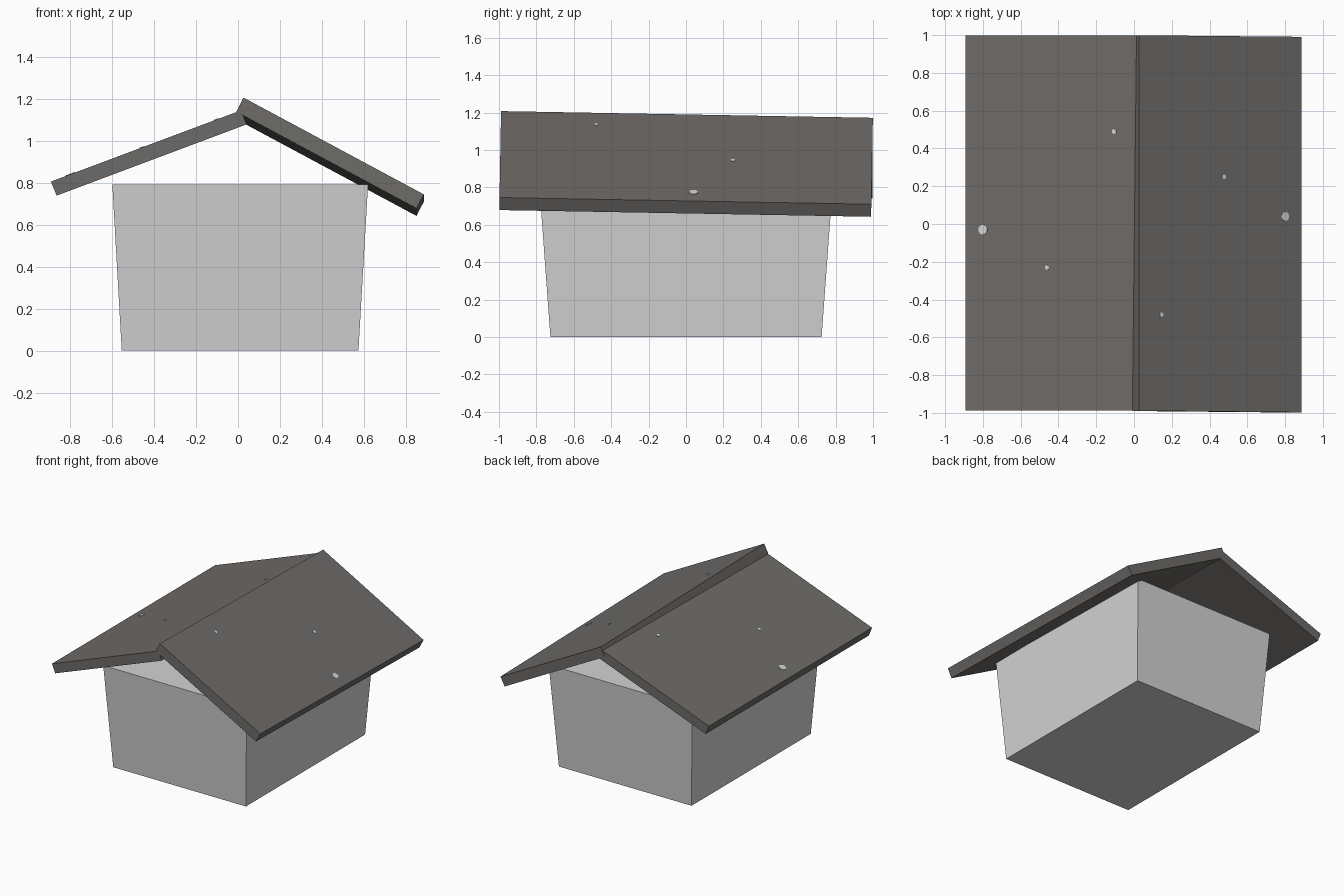
import bpy, bmesh, math
from mathutils import Vector, Matrix

if "Cube" in bpy.data.objects:
    bpy.data.objects.remove(bpy.data.objects["Cube"])


def material(name, rgb):
    m = bpy.data.materials.new(name)
    m.diffuse_color = (*rgb, 1)
    m.use_nodes = True
    m.node_tree.nodes["Principled BSDF"].inputs["Base Color"].default_value = m.diffuse_color
    return m


WALL = material("pale grey", (0.65, 0.65, 0.65))
ROOF = material("dark warm grey", (0.155, 0.147, 0.138))


def finish(name, bm, mat):
    bmesh.ops.recalc_face_normals(bm, faces=bm.faces)
    me = bpy.data.meshes.new(name)
    bm.to_mesh(me)
    bm.free()
    ob = bpy.data.objects.new(name, me)
    ob.data.materials.append(mat)
    bpy.context.collection.objects.link(ob)
    return ob


# Bridge two matching outlines into a closed solid
def loft(name, a, b, mat):
    bm = bmesh.new()
    va = [bm.verts.new(p) for p in a]
    vb = [bm.verts.new(p) for p in b]
    n = len(a)
    bm.faces.new(va)
    bm.faces.new(vb[::-1])
    for i in range(n):
        j = (i + 1) % n
        bm.faces.new((va[i], vb[i], vb[j], va[j]))
    return finish(name, bm, mat)


def rect(x0, x1, y, z):
    return [(x0, -y, z), (x1, -y, z), (x1, y, z), (x0, y, z)]


# House body: closed box that widens towards the top
loft("house_body", rect(-0.555, 0.575, 0.725, 0), rect(-0.60, 0.621, 0.783, 0.793), WALL)


# Roof panels: tilted slab profile (x, z) run from front to back, with a slight pitch
def panel(name, profile, y0, y1, pitch):
    def end(y, drop):
        return [(x, y + pitch * (z - 0.7), z - drop) for x, z in profile]
    loft(name, end(y0, 0), end(y1, pitch * (y1 - y0)), ROOF)


panel("left_roof_panel",
      [(-0.893, 0.807), (-0.866, 0.74), (0.041, 1.08), (0.014, 1.147)], -0.988, 0.997, 0)
panel("right_roof_panel",
      [(0.026, 1.208), (-0.008, 1.14), (0.852, 0.679), (0.887, 0.746)], -0.998, 0.99, 0.018)


# Nail heads: thin discs lying on the roof slopes
def nail(name, x, y, r):
    if x < 0:
        z, slope = 0.807 + 0.375 * (x + 0.893), 0.375
    else:
        z, slope = 1.208 - 0.537 * (x - 0.026) - 0.018 * (y + 0.998), -0.537
    normal = Vector((-slope, 0, 1)).normalized()
    bm = bmesh.new()
    bmesh.ops.create_cone(bm, cap_ends=True, segments=10, radius1=r, radius2=r, depth=0.006)
    rot = Vector((0, 0, 1)).rotation_difference(normal).to_matrix().to_4x4()
    bm.transform(Matrix.Translation((x, y, z)) @ rot)
    finish(name, bm, WALL)


for i, (x, y, r) in enumerate([(-0.80, -0.03, 0.026), (0.80, 0.04, 0.024),
                               (-0.105, 0.49, 0.013), (0.475, 0.25, 0.013),
                               (0.145, -0.48, 0.012), (-0.46, -0.23, 0.012)]):
    nail(f"nail_head_{i + 1}", x, y, r)
